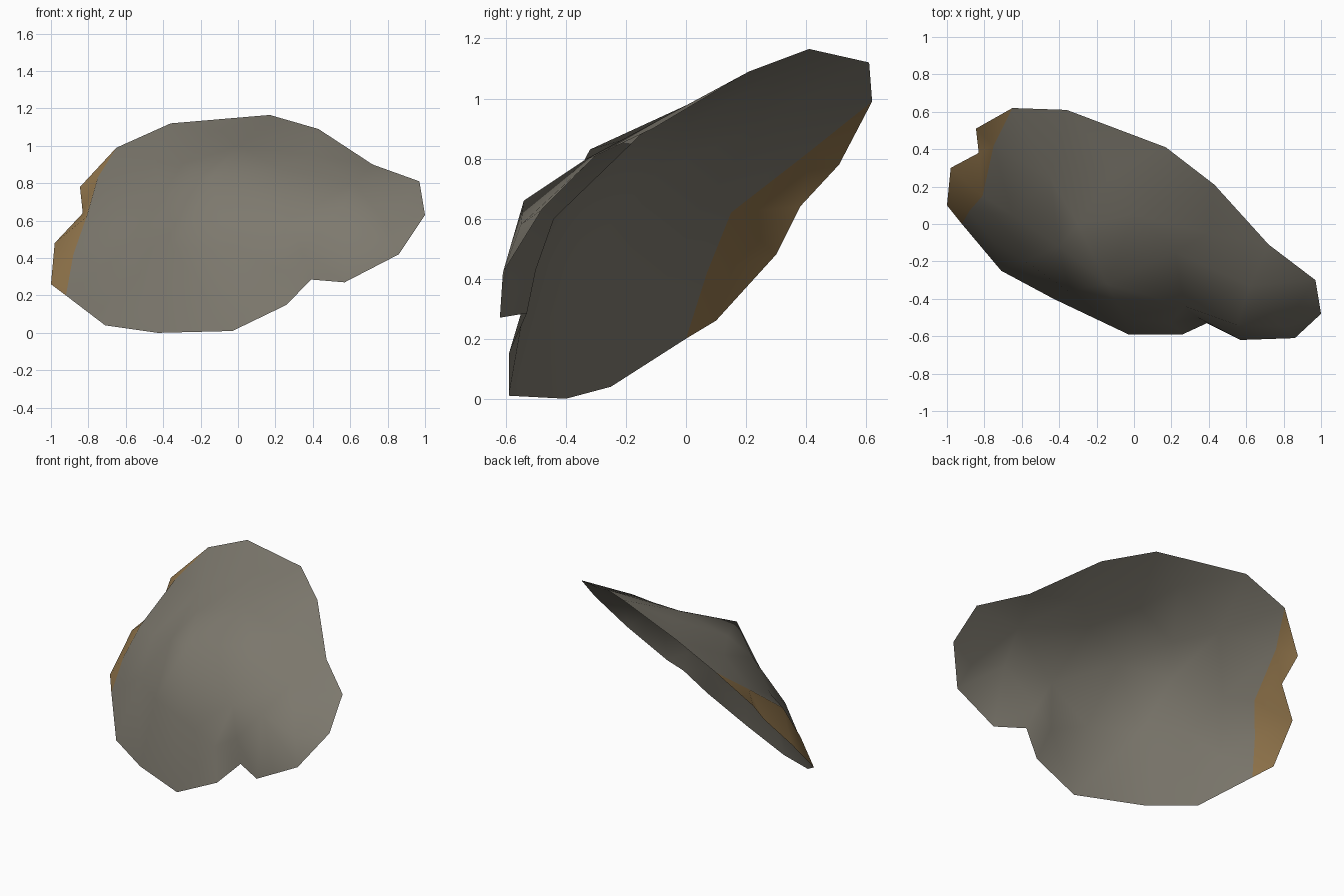
import bpy
from mathutils import Vector
from mathutils.geometry import delaunay_2d_cdt

if "Cube" in bpy.data.objects:
    bpy.data.objects.remove(bpy.data.objects["Cube"])

# Rim outline; the first six points edge the brown strip
rim = [(-.92, 0, .2), (-1, .1, .26), (-.98, .3, .48), (-.83, .38, .64), (-.845, .51, .78),
       (-.65, .62, .99), (-.36, .61, 1.12), (.17, .41, 1.165), (.43, .21, 1.09),
       (.72, -.11, .9), (.97, -.3, .81), (1, -.48, .63), (.86, -.61, .42), (.57, -.62, .27),
       (.39, -.53, .285), (.26, -.59, .15), (-.03, -.59, .01), (-.43, -.4, 0), (-.71, -.25, .04)]
# Inner edge of the brown strip
strip = [(-.88, .07, .42), (-.81, .15, .62), (-.75, .42, .83)]
# Main dome, then right lobe and the valley rising from the notch
dome = [(-.145, -.32, .83), (-.05, -.5, .45), (.2, -.53, .35), (-.35, -.36, .45),
        (-.58, -.2, .46), (-.4, -.12, .74), (-.65, .05, .63), (-.45, .25, .91),
        (-.3, 0, .9), (0, .05, 1), (-.1, .3, 1.08), (-.75, -.1, .33)]
lobe = [(.55, -.54, .66), (.27, -.44, .6), (.34, -.5, .43), (.22, -.15, .88),
        (.62, -.33, .8), (.8, -.55, .58), (.4, -.05, .95)]

pts = [Vector(p) for p in rim + strip + dome + lobe]
n, s = len(rim), len(strip)

# Triangulate in the plane of the rim, seen along the bulge direction
normal = Vector((-.335, -.628, .703)).normalized()
u = normal.orthogonal().normalized()
v = normal.cross(u)
flat = [Vector((p.dot(u), p.dot(v))) for p in pts]
outline = [(i, (i + 1) % n) for i in range(n)]
chain = [0] + list(range(n, n + s)) + [5]
edges = outline + list(zip(chain, chain[1:]))
area = sum(flat[a].cross(flat[b]) for a, b in outline)
loop = list(range(n)) if area > 0 else list(range(n))[::-1]
out, _, tris, orig, _, _ = delaunay_2d_cdt(flat, edges, [loop], 1, 1e-5)
verts = [pts[o[0]] if o else u * p.x + v * p.y for p, o in zip(out, orig)]

mesh = bpy.data.meshes.new("curved_shell")
mesh.from_pydata([tuple(p) for p in verts], [], [tuple(t) for t in tris])
shell = bpy.data.objects.new("curved_shell", mesh)
bpy.context.collection.objects.link(shell)

# Colours: stone grey shell, brown strip on the left rim
for name, col in (("stone_grey", (.205, .19, .155, 1)), ("earth_brown", (.28, .175, .07, 1))):
    m = bpy.data.materials.new(name)
    m.diffuse_color = col
    m.use_nodes = True
    m.node_tree.nodes["Principled BSDF"].inputs["Base Color"].default_value = m.diffuse_color
    mesh.materials.append(m)
brown = set(range(6)) | set(range(n, n + s))
for f in mesh.polygons:
    f.use_smooth = True
    ids = [orig[i][0] if orig[i] else -1 for i in f.vertices]
    f.material_index = int(all(i in brown for i in ids))
